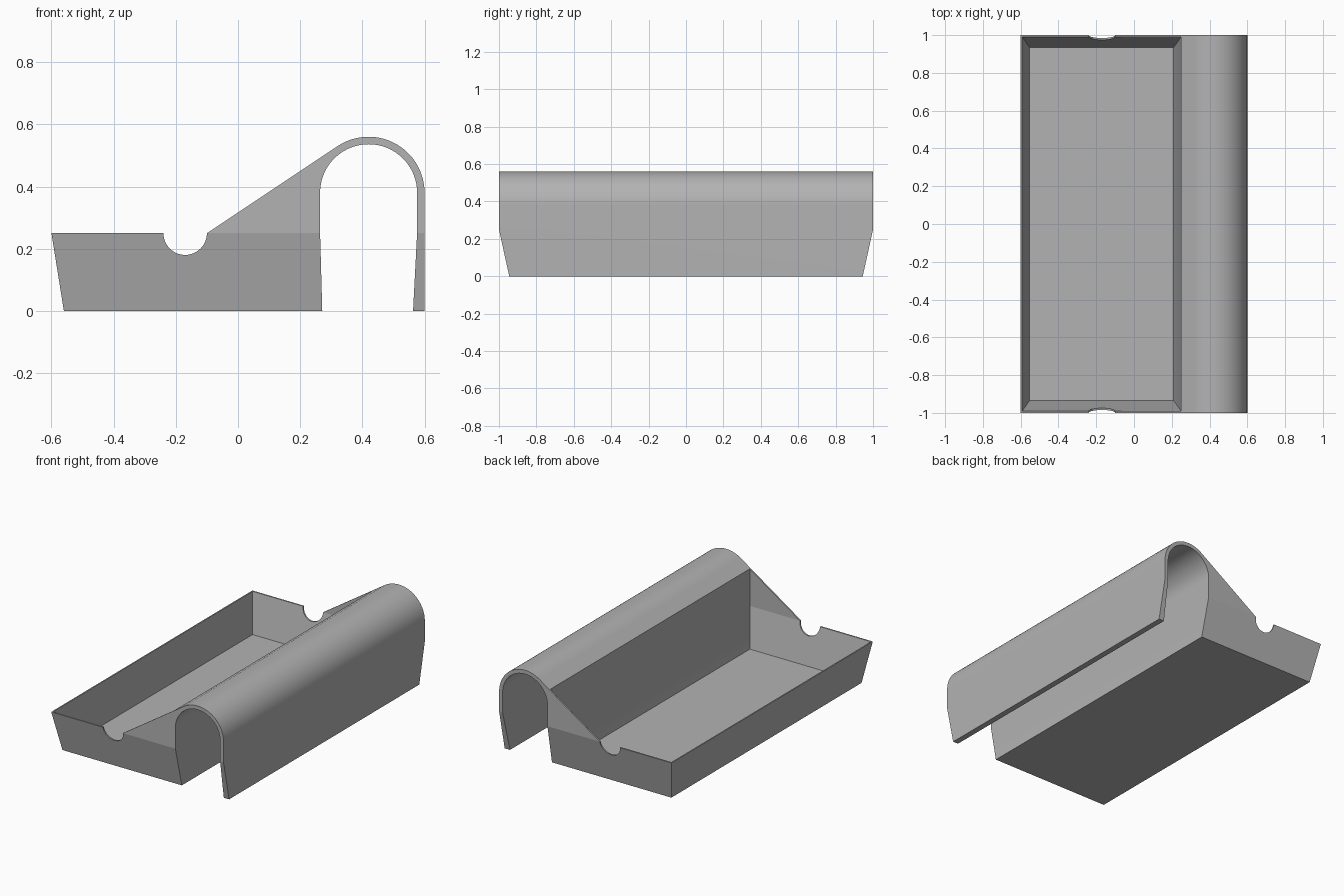
import bpy, bmesh, math
from mathutils import Vector

if "Cube" in bpy.data.objects:
    bpy.data.objects.remove(bpy.data.objects["Cube"], do_unlink=True)

grey = bpy.data.materials.new("mid grey")
grey.use_nodes = True
grey.diffuse_color = (0.45, 0.45, 0.45, 1)
grey.node_tree.nodes["Principled BSDF"].inputs["Base Color"].default_value = grey.diffuse_color

RIM = 0.25                      # height where the sides stop flaring
ARCH, R_OUT, R_IN = (0.42, 0.38), 0.18, 0.156


def finish(name, bm):
    bmesh.ops.recalc_face_normals(bm, faces=bm.faces)
    mesh = bpy.data.meshes.new(name)
    bm.to_mesh(mesh)
    bm.free()
    mesh.materials.append(grey)
    obj = bpy.data.objects.new(name, mesh)
    bpy.context.collection.objects.link(obj)
    return obj


def prism(name, points, along):
    """Extrude a closed 3D outline along a vector."""
    bm = bmesh.new()
    face = bm.faces.new([bm.verts.new(p) for p in points])
    new = bmesh.ops.extrude_face_region(bm, geom=[face])["geom"]
    bmesh.ops.translate(bm, vec=Vector(along),
                        verts=[v for v in new if isinstance(v, bmesh.types.BMVert)])
    return finish(name, bm)


def arc(centre, radius, start, end, steps):
    angles = [math.radians(start + (end - start) * i / steps) for i in range(steps + 1)]
    return [(centre[0] + radius * math.cos(a), centre[1] + radius * math.sin(a)) for a in angles]


def cut(obj, cutter, operation):
    mod = obj.modifiers.new(operation, "BOOLEAN")
    mod.operation, mod.object, mod.solver = operation, cutter, "EXACT"
    bpy.context.view_layer.objects.active = obj
    bpy.ops.object.modifier_apply(modifier=mod.name)
    bpy.data.objects.remove(cutter, do_unlink=True)


# Cross-section: tray, half-round notch, sloping shoulder, arch and hanging leg
profile = [(-0.56, 0), (0.271, 0), (ARCH[0] - R_IN, RIM)]
profile += arc(ARCH, R_IN, 180, 0, 48)
profile += [(ARCH[0] + R_IN, RIM), (0.563, 0), (0.6, 0)]
profile += arc(ARCH, R_OUT, 0, 123.66, 36)
profile += arc((-0.17, RIM), 0.07, 0, -180, 24)
profile += [(-0.6, RIM)]
body = prism("tray_with_arched_hook", [(x, -1.1, z) for x, z in profile], (0, 2.2, 0))

# Flare the two ends below the rim
half = [(0.923, -0.1), (1, RIM), (1, 0.8)]
ends = half + [(-y, z) for y, z in reversed(half)]
cut(body, prism("end_taper", [(-1, y, z) for y, z in ends], (2, 0, 0)), "INTERSECT")

# Hollow out the tray: sloping walls to the rim, upright above it
bm = bmesh.new()
rings = []
for x0, x1, y, z in [(-0.553, 0.21, 0.935, 0.01), (-0.592, 0.25, 0.991, RIM), (-0.592, 0.25, 0.991, 0.8)]:
    rings.append([bm.verts.new(p) for p in [(x0, -y, z), (x1, -y, z), (x1, y, z), (x0, y, z)]])
for low, high in zip(rings, rings[1:]):
    for i in range(4):
        j = (i + 1) % 4
        bm.faces.new([low[i], low[j], high[j], high[i]])
bm.faces.new(rings[0])
bm.faces.new(rings[-1])
cut(body, finish("tray_cavity", bm), "DIFFERENCE")

# Smooth the arch while keeping the hard edges
bpy.ops.object.select_all(action="DESELECT")
body.select_set(True)
bpy.context.view_layer.objects.active = body
bpy.ops.object.shade_smooth_by_angle(angle=math.radians(12))
